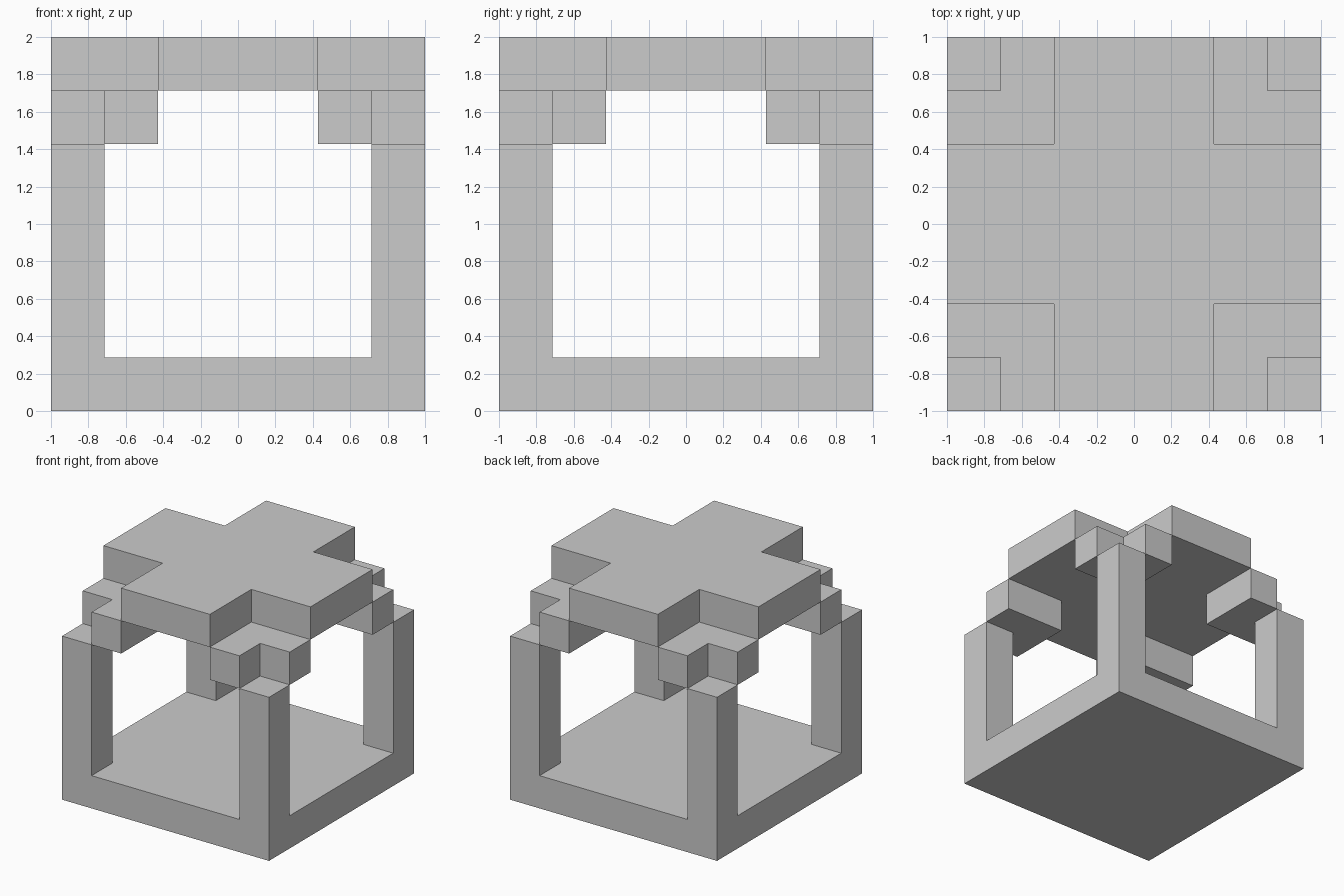
import bpy, bmesh, math
from mathutils import Vector

if "Cube" in bpy.data.objects:
    bpy.data.objects.remove(bpy.data.objects["Cube"])

N = 7            # the model sits on a 7 x 7 x 7 block grid
U = 2.0 / N
DIRS = [Vector(d) for d in ((1, 0, 0), (-1, 0, 0), (0, 1, 0), (0, -1, 0), (0, 0, 1), (0, 0, -1))]


def block_part(name, cells):
    """Closed shell around a set of grid cells, with flat areas merged."""
    bm = bmesh.new()
    for c in cells:
        centre = Vector(c) + Vector((0.5, 0.5, 0.5))
        for d in DIRS:
            if tuple(int(v) for v in Vector(c) + d) in cells:
                continue
            a = Vector((d.y, d.z, d.x)) * 0.5
            b = d.cross(a)
            m = centre + d * 0.5
            bm.faces.new([bm.verts.new((p - Vector((N / 2, N / 2, 0))) * U)
                          for p in (m - a - b, m + a - b, m + a + b, m - a + b)])
    bmesh.ops.remove_doubles(bm, verts=bm.verts, dist=1e-4)
    bmesh.ops.recalc_face_normals(bm, faces=bm.faces)
    bmesh.ops.dissolve_limit(bm, angle_limit=math.radians(1), verts=bm.verts, edges=bm.edges)
    mesh = bpy.data.meshes.new(name)
    bm.to_mesh(mesh)
    bm.free()
    obj = bpy.data.objects.new(name, mesh)
    bpy.context.collection.objects.link(obj)
    return obj


def four_corners(cells):
    """Mirror cells into all four corners."""
    e = N - 1
    return {(p, q, z) for x, y, z in cells for p in (x, e - x) for q in (y, e - y)}


# Solid floor with four corner posts
floor = {(x, y, 0) for x in range(N) for y in range(N)}
posts = four_corners({(0, 0, z) for z in range(1, 5)})
block_part("base_and_posts", floor | posts)

# L-shaped brackets stepping in from each post
block_part("corner_brackets", four_corners({(1, 0, 5), (0, 1, 5), (1, 1, 5)}))

# Cross-shaped roof
roof = {(x, y, 6) for x in range(N) for y in range(N) if 2 <= x <= 4 or 2 <= y <= 4}
block_part("roof_cross", roof)
